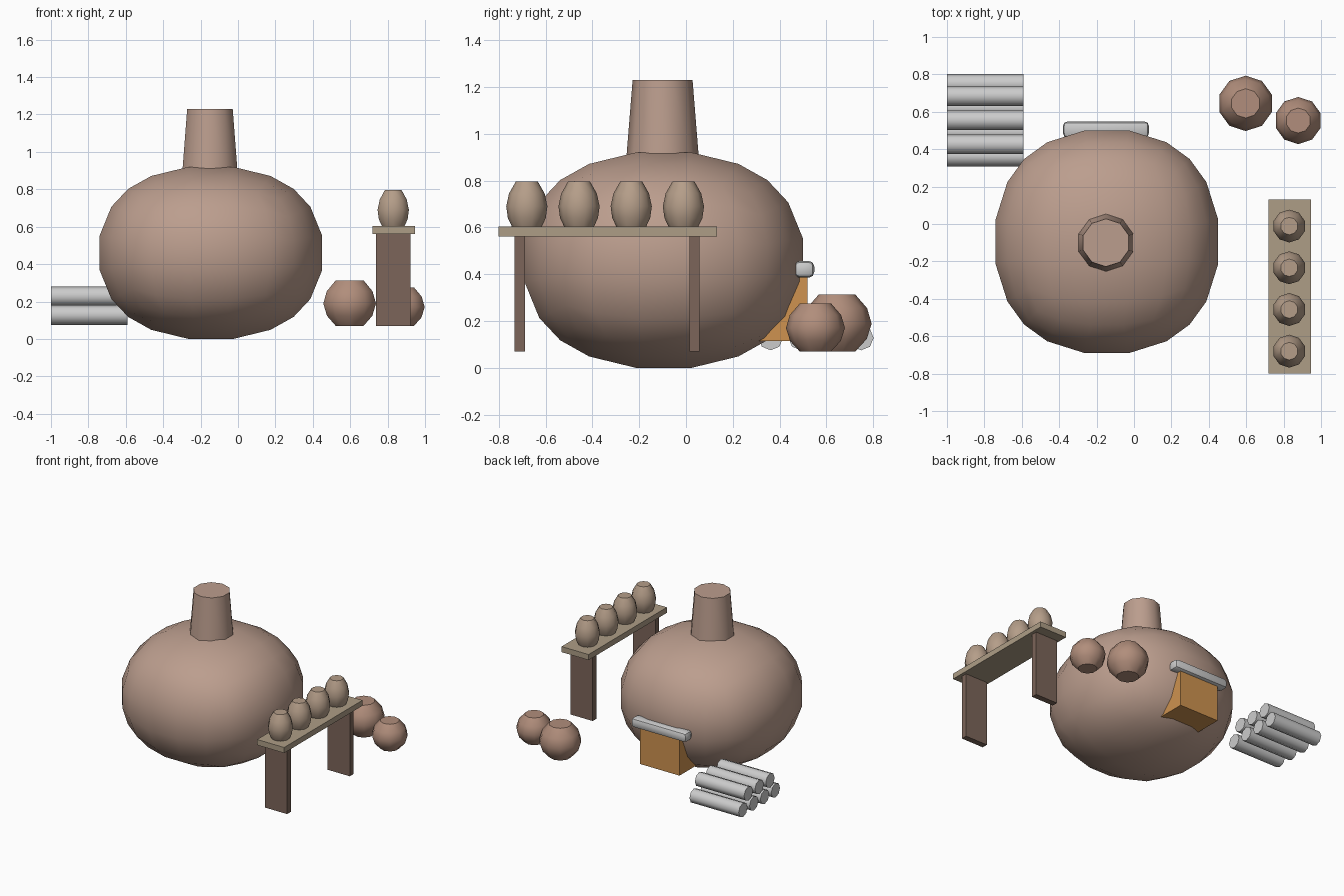
import bpy, bmesh, math
from mathutils import Matrix, Vector

if "Cube" in bpy.data.objects:
    bpy.data.objects.remove(bpy.data.objects["Cube"])


def mat(name, r, g, b):
    m = bpy.data.materials.new(name)
    m.diffuse_color = (r, g, b, 1)
    m.use_nodes = True
    m.node_tree.nodes["Principled BSDF"].inputs["Base Color"].default_value = m.diffuse_color
    return m


CLAY = mat("clay", 0.50, 0.34, 0.27)
POT = mat("dark_clay", 0.44, 0.27, 0.20)
JAR = mat("pale_clay", 0.46, 0.34, 0.25)
PLANK = mat("plank", 0.42, 0.34, 0.24)
WOOD = mat("leg_wood", 0.20, 0.13, 0.10)
GLOW = mat("glow", 0.62, 0.29, 0.08)


def finish(bm, name, material=None, angle=40):
    bmesh.ops.recalc_face_normals(bm, faces=bm.faces)
    me = bpy.data.meshes.new(name)
    bm.to_mesh(me)
    bm.free()
    ob = bpy.data.objects.new(name, me)
    bpy.context.collection.objects.link(ob)
    if material:
        me.materials.append(material)
    bpy.ops.object.select_all(action='DESELECT')
    ob.select_set(True)
    bpy.context.view_layer.objects.active = ob
    bpy.ops.object.shade_smooth_by_angle(angle=math.radians(angle))
    return ob


def box(name, lo, hi, material=None, bevel=0):
    lo, hi = Vector(lo), Vector(hi)
    bm = bmesh.new()
    bmesh.ops.create_cube(bm, size=1)
    for v in bm.verts:
        v.co = (lo + hi) / 2 + v.co * (hi - lo)
    if bevel:
        bmesh.ops.bevel(bm, geom=bm.edges[:], offset=bevel, segments=2,
                        profile=0.5, affect='EDGES')
    return finish(bm, name, material)


def lathe(name, x, y, profile, sides, material=None):
    """Closed solid turned around a vertical axis; profile is (radius, z)."""
    bm = bmesh.new()
    rings = []
    for r, z in profile:
        ring = []
        for i in range(sides):
            a = 2 * math.pi * i / sides
            ring.append(bm.verts.new((x + r * math.sin(a), y + r * math.cos(a), z)))
        rings.append(ring)
    for a, b in zip(rings, rings[1:]):
        for i in range(sides):
            j = (i + 1) % sides
            bm.faces.new((a[i], a[j], b[j], b[i]))
    bm.faces.new(rings[0])
    bm.faces.new(rings[-1])
    return finish(bm, name, material)


# kiln body: gridded cube inflated to a squashed, slightly boxy ball
bm = bmesh.new()
bmesh.ops.create_cube(bm, size=2)
bmesh.ops.subdivide_edges(bm, edges=bm.edges[:], cuts=4, use_grid_fill=True)
for v in bm.verts:
    v.co /= sum(abs(c) ** 2.2 for c in v.co) ** (1 / 2.2)
top = max(v.co.z for v in bm.verts)
for v in bm.verts:
    v.co = (-0.145 + v.co.x / top * 0.595,
            -0.095 + v.co.y / top * 0.595,
            0.46 + v.co.z / top * 0.46)
finish(bm, "kiln_body", CLAY, 60)

# chimney
lathe("chimney", -0.15, -0.1, [(0.157, 0.87), (0.128, 1.23)], 10, CLAY)

# glowing fire mouth and stone lintel at the back
box("fire_mouth", (-0.31, 0.28, 0.115), (0.02, 0.52, 0.40), GLOW)
box("lintel", (-0.38, 0.462, 0.385), (0.08, 0.548, 0.457), bevel=0.024)

# drying bench
box("bench_top", (0.72, -0.80, 0.562), (0.945, 0.132, 0.604), PLANK)
for n, y in (("front", -0.71), ("back", 0.036)):
    box("bench_leg_" + n, (0.737, y - 0.022, 0.07), (0.922, y + 0.022, 0.564), WOOD)

# small jars on the bench
for i, y in enumerate((-0.68, -0.457, -0.234, -0.011)):
    lathe(f"jar_{i + 1}", 0.83, y,
          [(0.064, 0.604), (0.081, 0.64), (0.088, 0.69),
           (0.076, 0.745), (0.047, 0.796)], 10, JAR)

# large round pots on the ground
for n, x, y, r, h in (("large", 0.597, 0.645, 0.148, 0.243),
                      ("medium", 0.878, 0.553, 0.126, 0.205)):
    lathe("pot_" + n, x, y,
          [(0.53 * r, 0.07), (0.86 * r, 0.07 + 0.22 * h), (r, 0.07 + 0.49 * h),
           (0.87 * r, 0.07 + 0.76 * h), (0.53 * r, 0.07 + h)], 10, POT)

# stacked firewood: four logs below, three above
for row, (count, z) in enumerate(((4, 0.128), (3, 0.228))):
    for i in range(count):
        y = 0.555 + (i - (count - 1) / 2) * 0.129
        bm = bmesh.new()
        bmesh.ops.create_cone(
            bm, cap_ends=True, segments=8, radius1=0.053, radius2=0.053, depth=0.41,
            matrix=Matrix.Translation((-0.795, y, z)) @ Matrix.Rotation(math.pi / 2, 4, 'Y'))
        finish(bm, f"log_{row + 1}_{i + 1}", None, 50)
